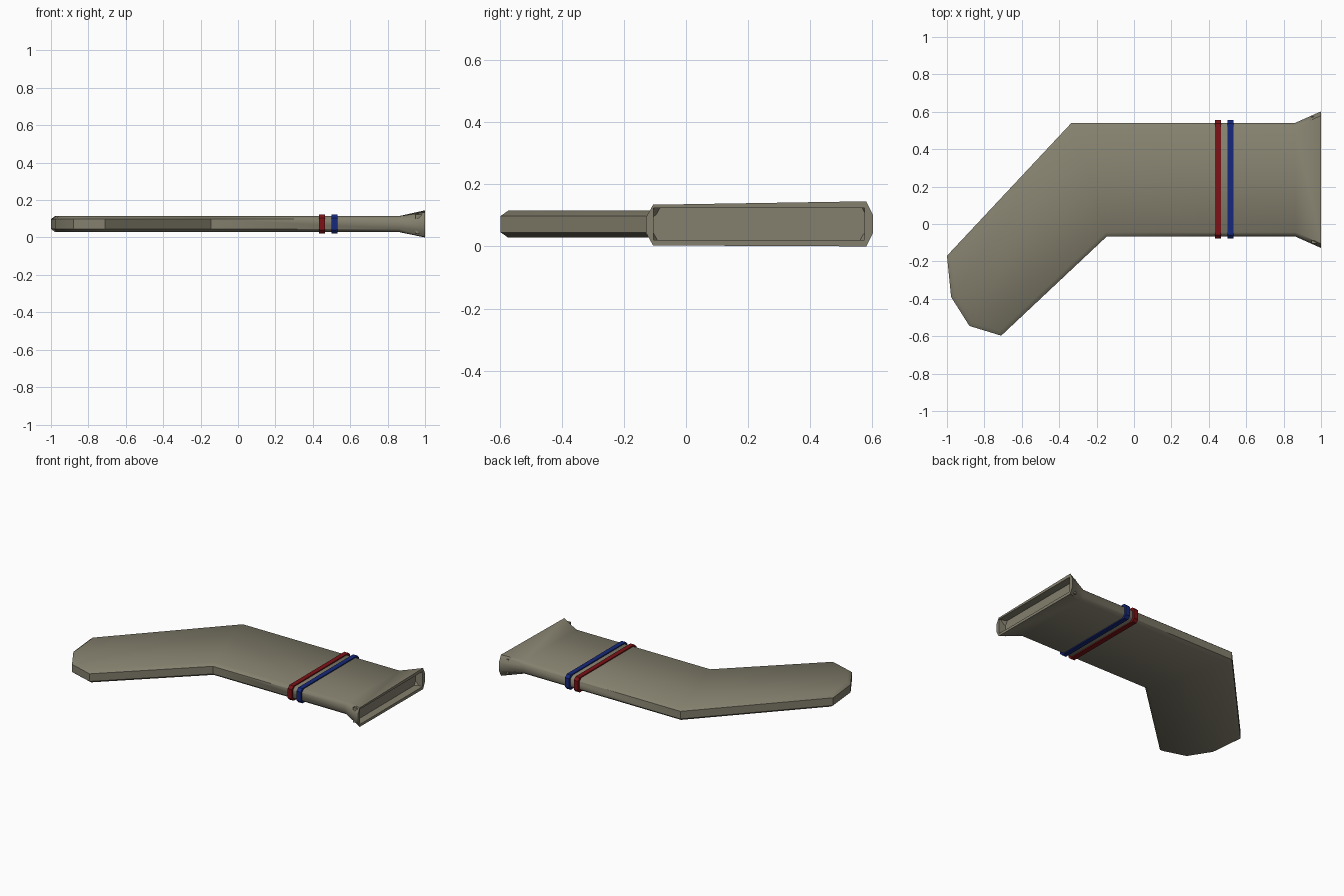
import bpy, bmesh
from mathutils import Vector

if "Cube" in bpy.data.objects:
    bpy.data.objects.remove(bpy.data.objects["Cube"])


def material(name, rgb):
    m = bpy.data.materials.new(name)
    m.diffuse_color = (*rgb, 1)
    m.use_nodes = True
    m.node_tree.nodes["Principled BSDF"].inputs["Base Color"].default_value = m.diffuse_color
    return m


def finish(bm, name, mat, angle=None):
    bmesh.ops.recalc_face_normals(bm, faces=bm.faces)
    me = bpy.data.meshes.new(name)
    bm.to_mesh(me)
    bm.free()
    ob = bpy.data.objects.new(name, me)
    bpy.context.collection.objects.link(ob)
    me.materials.append(mat)
    if angle:
        bpy.ops.object.select_all(action='DESELECT')
        ob.select_set(True)
        bpy.context.view_layer.objects.active = ob
        bpy.ops.object.shade_smooth_by_angle(angle=angle)
    return ob


cloth = material("cloth", (0.23, 0.215, 0.155))
red = material("red", (0.2, 0.006, 0.008))
blue = material("blue", (0.008, 0.022, 0.2))

# Outline from the front corner of the mouth, round the toe, to the back corner: x, y, z low, z high
LO, HI = 0.028, 0.115
outline = [(1.0, -0.128, 0.003, 0.134), (0.86, -0.066, LO, HI), (-0.145, -0.066, LO, HI),
           (-0.71, -0.597, LO, HI), (-0.88, -0.545, LO, HI), (-0.978, -0.39, LO, HI),
           (-1.0, -0.17, LO, HI), (-0.335, 0.54, LO, HI), (0.86, 0.54, LO, HI),
           (1.0, 0.602, 0.0, 0.145)]
INSET = 0.022


def inset_point(i):
    p = Vector(outline[i][:2])
    if i in (0, len(outline) - 1):
        return p + Vector((0, INSET if i == 0 else -INSET))
    a = (p - Vector(outline[i - 1][:2])).normalized()
    b = (Vector(outline[i + 1][:2]) - p).normalized()
    na, nb = Vector((a.y, -a.x)), Vector((b.y, -b.x))
    n = (na + nb).normalized()
    return p + n * INSET / n.dot(na)


# Sock body: four vertices per outline point, bevelled round the edge
bm = bmesh.new()
cols = []
for i, (x, y, lo, hi) in enumerate(outline):
    q = inset_point(i)
    c = 0.2 if 0 < i < 9 else 0.3
    d = (hi - lo) * c
    cols.append([bm.verts.new(v) for v in
                 ((q.x, q.y, lo), (x, y, lo + d), (x, y, hi - d), (q.x, q.y, hi))])
for a, b in zip(cols, cols[1:]):
    for k in range(3):
        bm.faces.new((a[k], b[k], b[k + 1], a[k + 1]))
for k in (0, 3):
    bm.faces.new((cols[0][k], cols[1][k], cols[8][k], cols[9][k]))
    bm.faces.new((cols[1][k], cols[2][k], cols[7][k], cols[8][k]))
    bm.faces.new([c[k] for c in cols[2:8]])

# Open mouth: flat rim and a shallow rectangular recess
corners = ((-0.104, 0.02), (-0.104, 0.123), (0.574, 0.123), (0.574, 0.02))
rim = [bm.verts.new((1.0, y, z)) for y, z in corners]
back = [bm.verts.new((0.948, y, z)) for y, z in corners]
f, r = cols[0], cols[-1]
bm.faces.new((*f, rim[1], rim[0]))
bm.faces.new((*r, rim[2], rim[3]))
bm.faces.new((f[3], r[3], rim[2], rim[1]))
bm.faces.new((f[0], r[0], rim[3], rim[0]))
for k in range(4):
    j = (k + 1) % 4
    bm.faces.new((rim[k], rim[j], back[j], back[k]))
bm.faces.new(back)
finish(bm, "sock_body", cloth, 0.7)


# Raised stripes round the leg
def stripe(name, x, mat):
    y0, y1, z0, z1, c, w = -0.077, 0.555, 0.021, 0.122, 0.018, 0.016
    prof = [(y0 + c, z0), (y1 - c, z0), (y1, z0 + c), (y1, z1 - c),
            (y1 - c, z1), (y0 + c, z1), (y0, z1 - c), (y0, z0 + c)]
    bm = bmesh.new()
    a = [bm.verts.new((x - w, y, z)) for y, z in prof]
    b = [bm.verts.new((x + w, y, z)) for y, z in prof]
    for k in range(8):
        j = (k + 1) % 8
        bm.faces.new((a[k], a[j], b[j], b[k]))
    bm.faces.new(a)
    bm.faces.new(b)
    finish(bm, name, mat)


stripe("red_stripe", 0.448, red)
stripe("blue_stripe", 0.515, blue)
